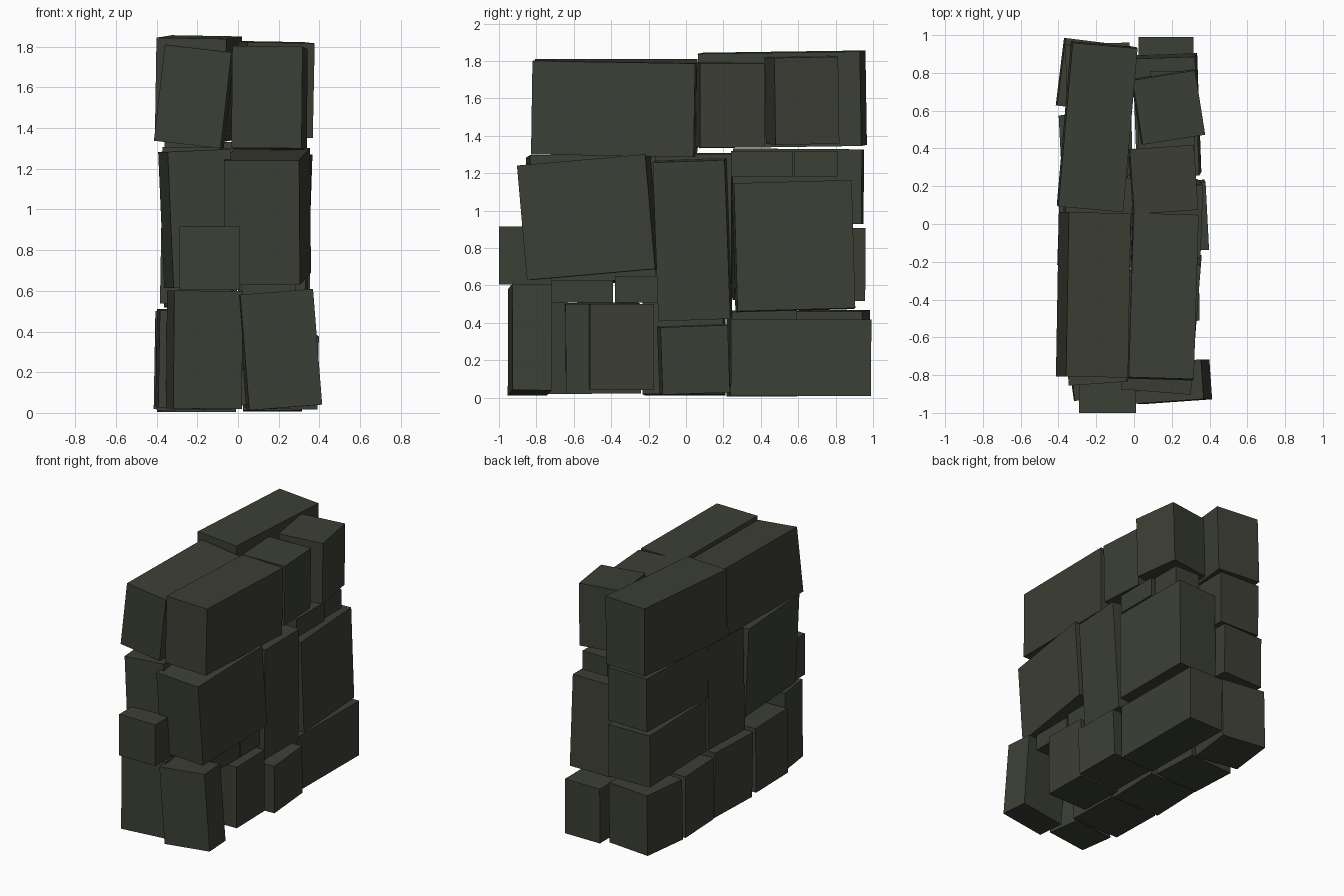
import bpy
from math import radians

stone = bpy.data.materials.new("dark mossy stone")
stone.diffuse_color = (0.045, 0.050, 0.036, 1)


def block(name, centre, size, rot=(0, 0, 0)):
    """One rough-laid stone: a box with a slight tilt in degrees."""
    bpy.ops.mesh.primitive_cube_add(size=1, location=centre,
                                    rotation=[radians(a) for a in rot])
    ob = bpy.context.object
    ob.name = name
    ob.scale = size
    ob.data.materials.append(stone)


# bottom course, left side (front to back)
block("bottom_left_front_stone", (-0.165, -0.785, 0.31), (0.34, 0.26, 0.58), (0, 0.5, 8))
block("bottom_left_stone_2", (-0.19, -0.45, 0.265), (0.41, 0.40, 0.48), (0.5, 1, 2))
block("bottom_left_stone_3", (-0.20, -0.01, 0.26), (0.39, 0.43, 0.49), (0, -1, -2))
block("bottom_left_stone_4", (-0.205, 0.405, 0.235), (0.37, 0.36, 0.46), (0, 0, 3))
block("bottom_left_back_stone", (-0.215, 0.785, 0.24), (0.35, 0.36, 0.45), (0, 1, -7))

# bottom course, right side
block("bottom_right_front_stone", (0.205, -0.835, 0.31), (0.36, 0.21, 0.57), (-0.5, -4.5, 4))
block("bottom_right_stone_2", (0.175, -0.345, 0.27), (0.34, 0.34, 0.46), (0, 0, 1))
block("bottom_right_stone_3", (0.21, 0.04, 0.205), (0.35, 0.36, 0.36), (2, 1, 3))
block("bottom_right_back_stone", (0.17, 0.615, 0.215), (0.29, 0.75, 0.41), (-0.3, 0, 0))

# thin filler stones in the gaps
block("low_filler_stone_1", (0.15, -0.555, 0.57), (0.27, 0.33, 0.12))
block("low_filler_stone_2", (0.15, -0.265, 0.58), (0.27, 0.23, 0.14))
block("high_filler_stone_1", (0.17, 0.405, 1.25), (0.30, 0.33, 0.14))
block("high_filler_stone_2", (0.19, 0.695, 1.25), (0.21, 0.23, 0.14))

# middle course, left side
block("front_jutting_stone", (-0.14, -0.86, 0.76), (0.30, 0.28, 0.31))
block("middle_left_front_stone", (-0.20, -0.51, 0.955), (0.31, 0.67, 0.67), (0, -2.5, 4))
block("middle_left_tall_stone", (-0.195, 0.045, 0.92), (0.35, 0.41, 0.77), (0, 1, -2))
block("middle_left_upper_stone", (-0.185, 0.60, 1.13), (0.33, 0.69, 0.40), (-0.4, 0, -2))
block("middle_left_lower_stone", (-0.185, 0.605, 0.715), (0.34, 0.70, 0.39), (-0.4, 0, 1.5))

# middle course, right side
block("middle_right_front_stone", (0.145, -0.52, 0.965), (0.37, 0.69, 0.615), (5, 0, -4.5))
block("middle_right_tall_stone", (0.18, 0.035, 0.845), (0.33, 0.385, 0.85), (2, 2, -2))
block("middle_right_back_stone", (0.175, 0.575, 0.81), (0.33, 0.63, 0.685), (1.6, -1, 2))

# top course
block("top_left_front_stone", (-0.215, -0.375, 1.555), (0.33, 0.87, 0.475), (0, 6.5, -1))
block("top_left_back_stone", (-0.195, 0.515, 1.595), (0.345, 0.87, 0.505), (0.8, 1, -5))
block("top_right_front_stone", (0.155, -0.385, 1.545), (0.345, 0.87, 0.50), (-0.9, 0.5, -1.7))
block("top_right_stone_2", (0.155, 0.235, 1.565), (0.34, 0.345, 0.45), (0, 1, 4))
block("top_right_back_stone", (0.18, 0.62, 1.59), (0.335, 0.345, 0.465), (1, 1, 9))
